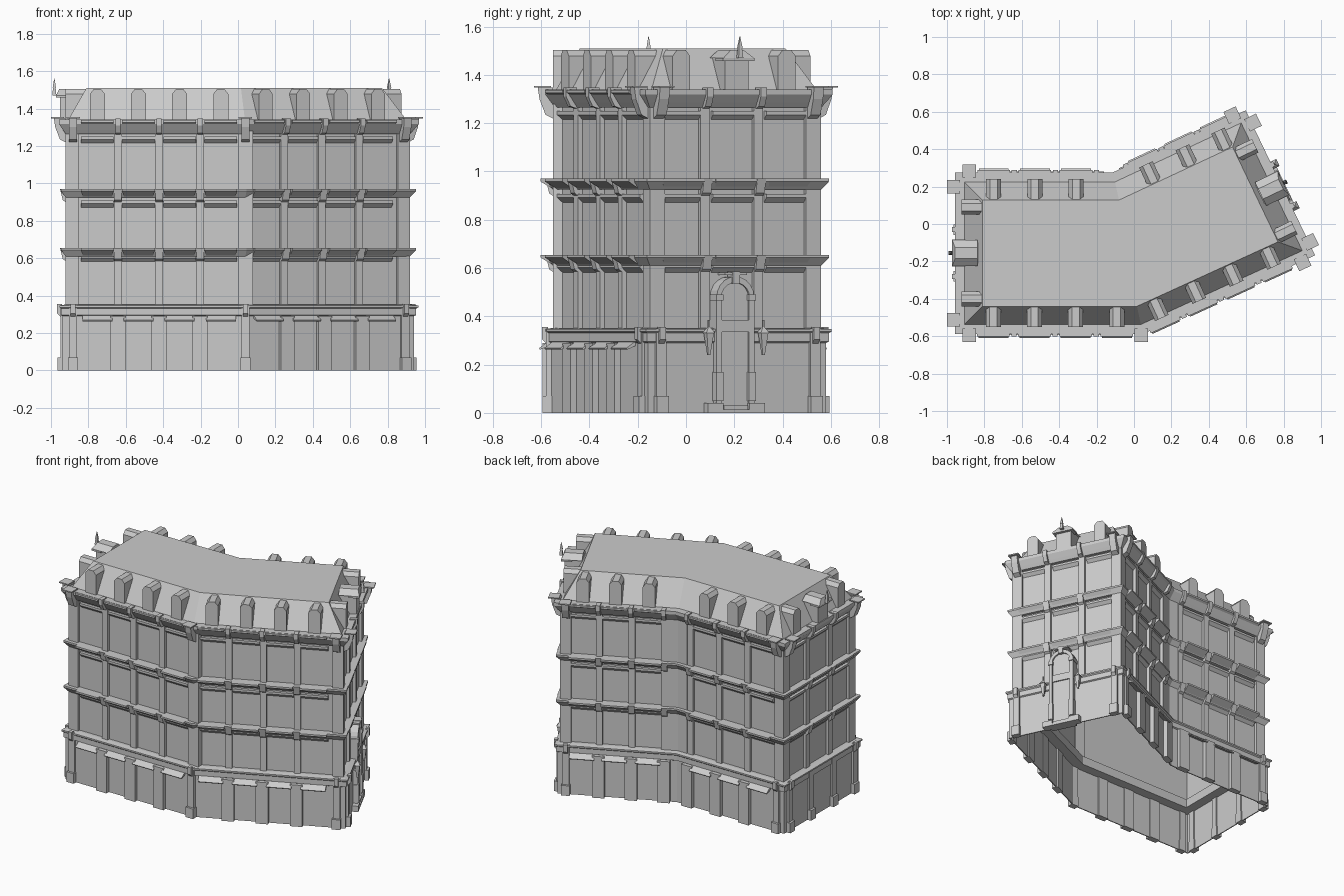
import bpy, bmesh, math
from mathutils import Vector

cube = bpy.data.objects.get("Cube")
if cube:
    bpy.data.objects.remove(cube)

stone = bpy.data.materials.new("grey_stone")
stone.use_nodes = True
GREY = (0.6, 0.6, 0.6, 1)
stone.diffuse_color = GREY
stone.node_tree.nodes["Principled BSDF"].inputs["Base Color"].default_value = GREY

# Wall footprint, counter-clockwise from the front left corner
PLAN = [Vector(p) for p in
        [(-.922, -.552), (.04, -.552), (.92, -.15), (.58, .56), (-.105, .24), (-.922, .24)]]
COUNT = len(PLAN)
# Pilaster and bay positions measured along each wall
PILASTERS = [(.28, .50, .72), (.23, .45, .67), (.255, .50),
             (.25, .46, .67), (.095, .315, .535), (.27, .52)]
BAYS = [(.17, .39, .61, .83), (.12, .34, .56, .78), (.145, .385, .63),
        (.145, .355, .57), (.205, .425, .645), (.15, .395, .64)]
ENDS = (2, 5)
RECESS = -.02


def frame(i):
    along = (PLAN[(i + 1) % COUNT] - PLAN[i]).normalized()
    return PLAN[i], along, Vector((along.y, -along.x))


def offset_plan(d):
    """Footprint moved outward by d with mitred corners."""
    ring = []
    for i in range(COUNT):
        n0, n1 = frame((i - 1) % COUNT)[2], frame(i)[2]
        ring.append(PLAN[i] + (n0 + n1) * d / (1 + n0.dot(n1)))
    return ring


def finish(bm, name):
    bmesh.ops.recalc_face_normals(bm, faces=bm.faces[:])
    mesh = bpy.data.meshes.new(name)
    bm.to_mesh(mesh)
    bm.free()
    mesh.materials.append(stone)
    bpy.context.collection.objects.link(bpy.data.objects.new(name, mesh))


def sweep(name, profile, closed=True):
    """Run an (outward, height) profile round the building; an open one gets a lid."""
    bm = bmesh.new()
    rings = [[bm.verts.new((p.x, p.y, z)) for p in offset_plan(d)] for d, z in profile]
    pairs = list(zip(rings, rings[1:]))
    if closed:
        pairs.append((rings[-1], rings[0]))
    else:
        bm.faces.new(rings[-1])
    for a, b in pairs:
        for i in range(COUNT):
            j = (i + 1) % COUNT
            bm.faces.new((a[i], a[j], b[j], b[i]))
    finish(bm, name)


def loft(bm, i, first, last):
    """Solid between two outlines given as (along, outward, height) on wall i."""
    origin, along, out = frame(i)
    loops = []
    for outline in (first, last):
        loop = []
        for s, d, z in outline:
            p = origin + along * s + out * d
            loop.append(bm.verts.new((p.x, p.y, z)))
        loops.append(loop)
        bm.faces.new(loop)
    a, b = loops
    for k in range(len(a)):
        m = (k + 1) % len(a)
        bm.faces.new((a[k], a[m], b[m], b[k]))


def run(bm, i, s, w, profile):
    """Extrude an (outward, height) profile along wall i, centred at s."""
    loft(bm, i, [(s - w / 2, d, z) for d, z in profile], [(s + w / 2, d, z) for d, z in profile])


def box(bm, i, s, w, d0, d1, z0, z1):
    run(bm, i, s, w, [(d0, z0), (d1, z0), (d1, z1), (d0, z1)])


def face_out(bm, i, outline, d0, d1):
    """Extrude an (along, height) outline outward on wall i."""
    loft(bm, i, [(s, d0, z) for s, z in outline], [(s, d1, z) for s, z in outline])


def pyramid(bm, i, s, d, r0, r1, z0, z1):
    def square(r, z):
        return [(s - r, d - r, z), (s + r, d - r, z), (s + r, d + r, z), (s - r, d + r, z)]
    loft(bm, i, square(r0, z0), square(r1, z1))


def length(i):
    return (PLAN[(i + 1) % COUNT] - PLAN[i]).length


def corner_spots():
    for i in range(COUNT):
        if i not in (1, 4):
            yield i, .04
        if i not in (0, 3):
            yield i, length(i) - .04
    yield 0, length(0)


# Hollow main shells and continuous mouldings
sweep("ground_floor_wall", [(.015, 0), (.015, .3), (.008, .3), (.008, 0)])
sweep("upper_walls", [(RECESS, .29), (RECESS, 1.3), (RECESS - .005, 1.3), (RECESS - .005, .29)])
sweep("ground_cornice", [(-.06, .29), (.015, .29), (.024, .295), (.024, .33), (.033, .337),
                         (.033, .347), (0, .352), (-.06, .352)])
for label, top in (("lower", .655), ("upper", .97)):
    sweep(label + "_floor_ledge", [(RECESS, top - .045), (0, top - .045), (.024, top - .012),
                                   (.024, top), (RECESS, top)])
sweep("main_cornice", [(RECESS, 1.265), (0, 1.265), (.014, 1.285), (.036, 1.318),
                       (.036, 1.34), (-.1, 1.34)])
sweep("mansard_roof", [(-.012, 1.335), (-.112, 1.51)], closed=False)

# Pilasters with ground piers, ledge blocks and cornice brackets
pil, pier, bracket = bmesh.new(), bmesh.new(), bmesh.new()
for i in range(COUNT):
    for s in PILASTERS[i]:
        box(pil, i, s, .042, RECESS, 0, .35, 1.28)
        if i == 5:
            box(pier, i, s, .045, 0, .028, 0, .34)
            box(pier, i, s, .055, 0, .043, 0, .07)
        elif i not in ENDS:
            box(pier, i, s, .08, 0, .042, 0, .29)
        run(bracket, i, s, .028, [(0, 1.26), (.03, 1.27), (.05, 1.31), (.05, 1.347), (0, 1.347)])
        for top in (.655, .97):
            run(bracket, i, s, .04, [(0, top - .07), (.015, top - .06), (.03, top), (0, top)])

# Flat strips beside every corner, and a wider one across the front bend
for i in range(COUNT):
    if i != 1:
        box(pil, i, .035, .07, RECESS, 0, .35, 1.28)
    if i:
        box(pil, i, length(i) - .035, .07, RECESS, 0, .35, 1.28)
box(pil, 0, length(0), .08, -.05, 0, .35, 1.28)

# Paired corner piers, with capped brackets above
cap = bmesh.new()
for i, s in corner_spots():
    box(pier, i, s, .045, 0, .028, 0, .35)
    box(pier, i, s, .055, 0, .043, 0, .07)
    run(pier, i, s, .028, [(.02, .28), (.045, .305), (.045, .355), (.02, .355)])
    run(bracket, i, s, .045, [(0, 1.22), (.03, 1.235), (.055, 1.30), (.062, 1.347), (0, 1.347)])
    box(cap, i, s, .072, .008, .078, 1.347, 1.355)
finish(pil, "pilasters")
finish(pier, "ground_piers")
finish(bracket, "brackets")
finish(cap, "corner_caps")

# Window lintels and sills in every bay, awnings over the shop bays
lintel, sill, awning = bmesh.new(), bmesh.new(), bmesh.new()
for i in range(COUNT):
    end = i in ENDS
    wide = .19 if end else .175
    reach = .028 if end else .05
    for s in BAYS[i]:
        for top in (.617, .907, 1.25):
            run(lintel, i, s, wide, [(RECESS, top - .035), (0, top - .015), (0, top), (RECESS, top)])
        for top in (.655, .97, 1.338):
            half = wide / 2
            loft(sill, i, [(s - half, 0, top), (s + half, 0, top),
                           (s + half - .01, 0, top - .042), (s - half + .01, 0, top - .042)],
                 [(s - half, reach, top), (s + half, reach, top),
                  (s + half, reach, top - .012), (s - half, reach, top - .012)])
        if not end:
            run(awning, i, s, .16, [(.01, .295), (.02, .295), (.057, .268), (.053, .262), (.01, .28)])
finish(lintel, "window_lintels")
finish(sill, "window_sills")
finish(awning, "awnings")

# Dormers: plain ones along the roof, large ones with finials at each end
dormer, finial = bmesh.new(), bmesh.new()
for i in range(COUNT):
    for n, s in enumerate(BAYS[i]):
        if i in ENDS and n == 1:
            box(dormer, i, s, .11, -.095, .03, 1.335, 1.47)
            box(dormer, i, s, .145, -.02, .05, 1.458, 1.47)
            loft(dormer, i, [(s - .07, .05, 1.47), (s + .07, .05, 1.47),
                             (s + .07, -.085, 1.47), (s - .07, -.085, 1.47)],
                 [(s - .03, .035, 1.503), (s + .03, .035, 1.503),
                  (s + .03, -.085, 1.503), (s - .03, -.085, 1.503)])
            pyramid(finial, i, s, .06, .011, .007, 1.47, 1.51)
            pyramid(finial, i, s, .06, .009, .001, 1.51, 1.56)
        else:
            face_out(dormer, i, [(s - .04, 1.335), (s + .04, 1.335), (s + .04, 1.478),
                                 (s + .02, 1.503), (s - .02, 1.503), (s - .04, 1.478)], -.112, 0)
finish(dormer, "dormers")
finish(finial, "finials")

# Arched entrance on the right end wall
door, trim = bmesh.new(), bmesh.new()
DOOR = .372
SPRING = .48
arc = [(math.cos(math.pi * k / 10), math.sin(math.pi * k / 10)) for k in range(11)]
face_out(door, 2, [(DOOR + .064, 0)] + [(DOOR + .064 * c, SPRING + .06 * h) for c, h in arc]
         + [(DOOR - .064, 0)], RECESS, .034)
face_out(trim, 2, [(DOOR + .086 * c, SPRING + .085 * h) for c, h in arc]
         + [(DOOR + .064 * c, SPRING + .06 * h) for c, h in reversed(arc)], RECESS, .045)
box(trim, 2, DOOR, .128, .02, .042, .335, .385)
box(trim, 2, DOOR, .03, 0, .055, .535, .585)
box(trim, 2, DOOR, .10, RECESS, .05, .572, .582)
box(trim, 2, DOOR, .13, 0, .055, 0, .015)
box(trim, 2, DOOR, .11, 0, .048, .015, .03)
for side in (-1, 1):
    s = DOOR + side * .075
    box(trim, 2, s, .024, RECESS, .045, 0, SPRING)
    box(trim, 2, s, .032, 0, .052, .05, .17)
    box(trim, 2, s, .032, RECESS, .052, .465, .49)
    box(trim, 2, s + side * .02, .07, 0, .055, 0, .04)
finish(door, "entrance_door")
finish(trim, "entrance_surround")

# Wall lamps beside the entrance
lamp = bmesh.new()
for side in (-1, 1):
    s = DOOR + side * .125
    box(lamp, 2, s, .012, 0, .05, .29, .30)
    pyramid(lamp, 2, s, .05, .005, .016, .24, .33)
    pyramid(lamp, 2, s, .05, .021, .004, .33, .355)
    pyramid(lamp, 2, s, .05, .004, .004, .355, .385)
finish(lamp, "wall_lamps")
